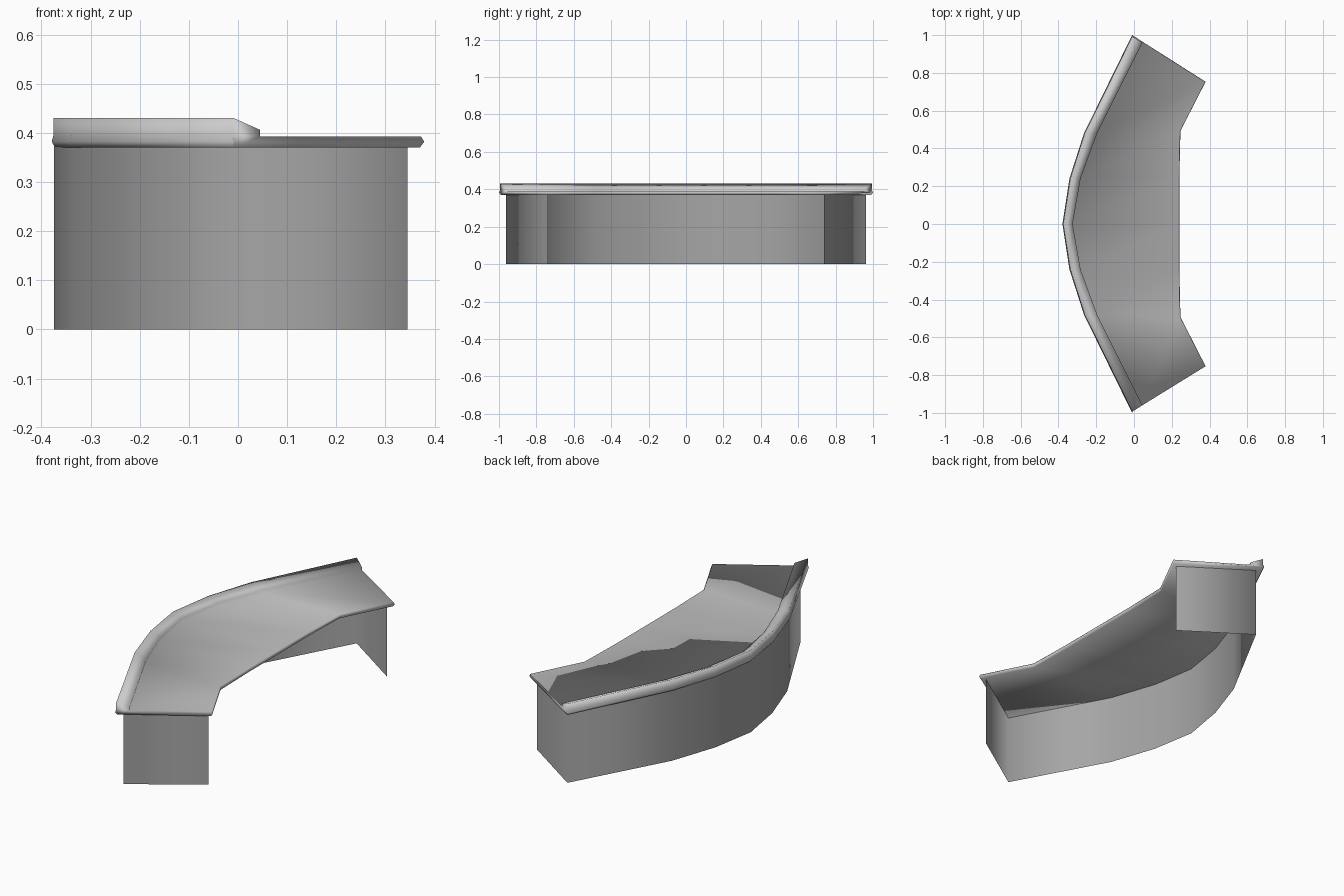
import bpy, bmesh
from mathutils import Vector

if "Cube" in bpy.data.objects:
    bpy.data.objects.remove(bpy.data.objects["Cube"])


def mirrored(half):
    """Half path from the y>0 end to the middle (y=0 last) -> full path."""
    return [Vector(p) for p in half] + [Vector((x, -y)) for x, y in reversed(half) if y > 1e-6]


def loft(name, rings, closed, caps):
    """Skin quads between equal-length rings of 3D points, smooth shaded."""
    bm = bmesh.new()
    rows = [[bm.verts.new(p) for p in r] for r in rings]
    n = len(rings[0])
    for a, b in zip(rows, rows[1:]):
        for i in range(n if closed else n - 1):
            j = (i + 1) % n
            bm.faces.new((a[i], a[j], b[j], b[i]))
    if caps:
        bm.faces.new(list(reversed(rows[0])))
        bm.faces.new(rows[-1])
        bmesh.ops.recalc_face_normals(bm, faces=bm.faces)
    for f in bm.faces:
        f.smooth = True
    me = bpy.data.meshes.new(name)
    bm.to_mesh(me)
    bm.free()
    ob = bpy.data.objects.new(name, me)
    bpy.context.collection.objects.link(ob)
    return ob


# Plan curves of the counter: outer edge, foot of the lip, sitting edge
outer = mirrored([(-0.01, 1.0), (-0.265, 0.48), (-0.342, 0.24), (-0.379, 0)])
lip_foot = mirrored([(0.047, 0.964), (-0.195, 0.48), (-0.283, 0.24), (-0.325, 0)])
inner = mirrored([(0.379, 0.753), (0.246, 0.493), (0.24, 0.24), (0.24, 0)])

# Counter top and lip in one section: bulged edges, raised sloping lip
rings = []
for k, (o, f, i) in enumerate(zip(outer, lip_foot, inner)):
    across = (i - o).normalized()
    # the two end sections lean in a little so the ends bulge as well
    along = Vector((0, 0))
    if k == 0:
        along = (outer[1] - o).normalized()
    elif k == len(outer) - 1:
        along = (outer[-2] - o).normalized()
    section = [  # plan point, inward step across, inward step along, height
        (i, -0.007, 0.007, 0.37), (i, 0, 0, 0.382), (i, -0.005, 0.005, 0.392),
        (f, 0, 0.005, 0.392), (f, 0, 0.005, 0.406), (o, 0.004, 0.005, 0.43),
        (o, 0.004, 0.005, 0.396), (o, 0, 0, 0.382), (o, 0.007, 0.007, 0.37)]
    rings.append([(*(p + across * a + along * s), z) for p, a, s, z in section])
loft("counter_top", rings, True, True)

# Thin darker panel: curved wall plus two end panels, open at the sitting side
wall = mirrored([(0.345, 0.738), (0.012, 0.962), (-0.252, 0.475),
                 (-0.334, 0.235), (-0.374, 0)])
panel = loft("curved_panel", [[(*p, z) for p in wall] for z in (0.0, 0.372)], False, False)
dark = bpy.data.materials.new("dark_grey")
dark.diffuse_color = (0.38, 0.38, 0.38, 1)
dark.use_nodes = True
dark.node_tree.nodes["Principled BSDF"].inputs["Base Color"].default_value = dark.diffuse_color
panel.data.materials.append(dark)
